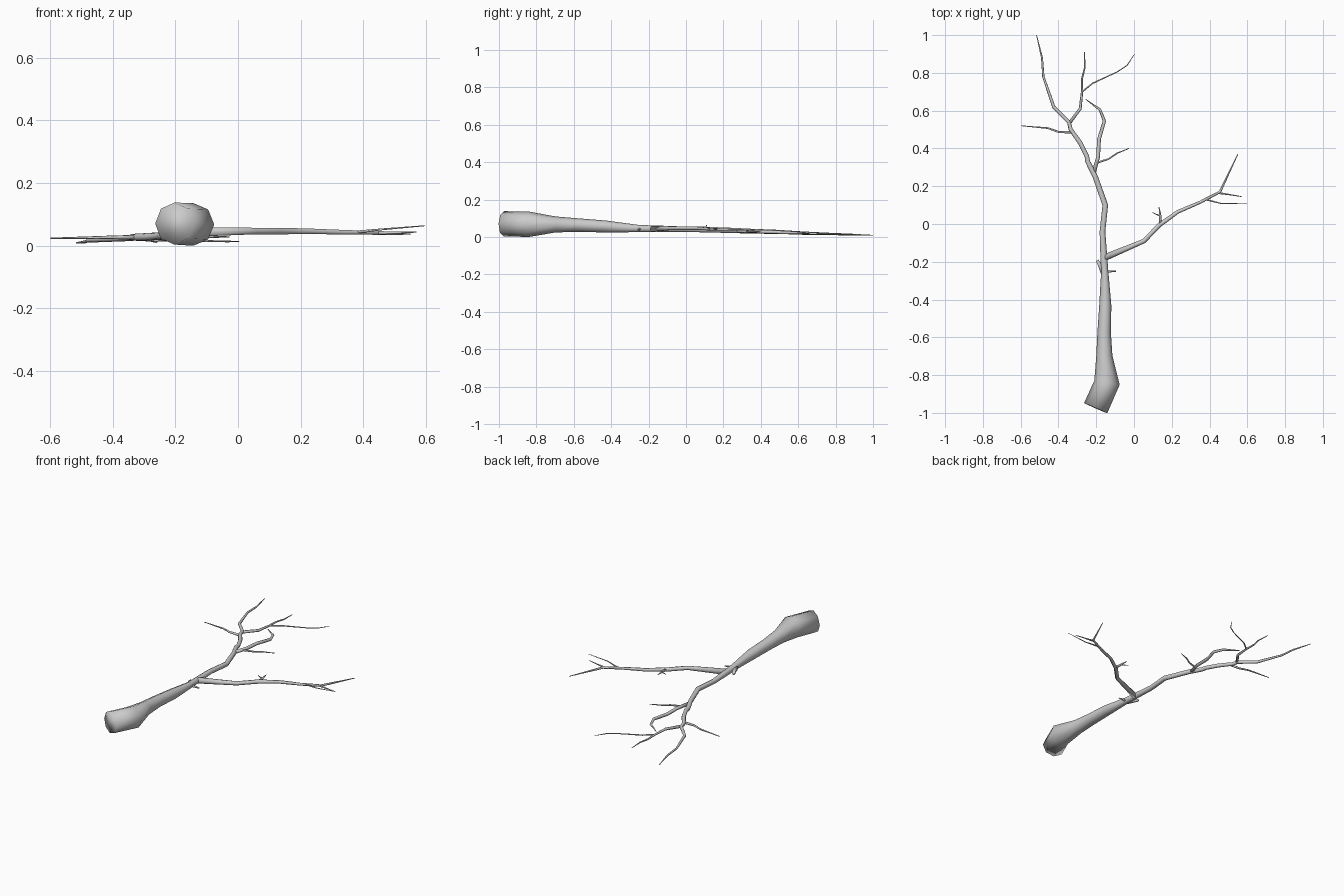
import bpy, bmesh, math
from mathutils import Vector


def limb(name, pts, sides=6):
    """Sweep a smooth tapering tube through (x, y, z, radius) points."""
    bm = bmesh.new()
    P = [Vector(p[:3]) for p in pts]
    rings = []
    for i, p in enumerate(P):
        a = (p - P[i - 1]).normalized() if i > 0 else Vector()
        b = (P[i + 1] - p).normalized() if i < len(P) - 1 else Vector()
        t = (a + b).normalized()
        u = t.cross(Vector((0, 0, 1))).normalized()
        v = u.cross(t)
        ring = []
        for k in range(sides):
            w = 2 * math.pi * k / sides
            ring.append(bm.verts.new(p + pts[i][3] * (math.cos(w) * u + math.sin(w) * v)))
        rings.append(ring)
    for r, s in zip(rings, rings[1:]):
        for k in range(sides):
            n = (k + 1) % sides
            bm.faces.new((r[k], r[n], s[n], s[k]))
    bm.faces.new(rings[0][::-1])
    bm.faces.new(rings[-1])
    bmesh.ops.recalc_face_normals(bm, faces=bm.faces)
    for f in bm.faces:
        f.smooth = True
    me = bpy.data.meshes.new(name)
    bm.to_mesh(me)
    bm.free()
    ob = bpy.data.objects.new(name, me)
    bpy.context.collection.objects.link(ob)


# thick butt end running into the long main stem
limb("main_stem", [
    (-.203, -.975, .071, .067), (-.143, -.84, .068, .068), (-.157, -.7, .067, .043),
    (-.158, -.58, .064, .036), (-.152, -.43, .056, .032), (-.155, -.25, .045, .019),
    (-.16, -.17, .044, .018), (-.167, -.04, .042, .015), (-.152, .1, .04, .015),
    (-.205, .25, .035, .014), (-.245, .33, .032, .013), (-.25, .36, .031, .012),
    (-.285, .43, .029, .012), (-.335, .5, .027, .011), (-.345, .54, .025, .010),
    (-.425, .62, .021, .009), (-.48, .78, .016, .006), (-.487, .88, .013, .005),
    (-.516, 1.0, .009, .002)], 8)

# large side branch on the right with its twigs
limb("right_branch", [
    (-.16, -.18, .044, .018), (.053, -.09, .047, .012), (.135, -.005, .047, .012),
    (.233, .065, .046, .010), (.35, .115, .043, .008), (.455, .17, .041, .007),
    (.55, .37, .037, .002)])
limb("right_twig_end", [(.445, .165, .041, .006), (.5, .157, .042, .004), (.57, .145, .044, .002)], 5)
limb("right_twig_low", [(.38, .13, .044, .005), (.465, .108, .053, .003), (.597, .11, .064, .0015)], 5)
limb("right_twig_mid", [(.14, 0, .047, .009), (.138, .05, .049, .006), (.132, .09, .052, .002)], 5)
limb("right_twig_side", [(.138, .045, .049, .005), (.12, .05, .05, .003), (.095, .062, .052, .0015)], 5)

# left twig near the crown
limb("left_twig", [(-.33, .485, .027, .008), (-.4, .487, .027, .006),
                   (-.455, .507, .026, .005), (-.598, .52, .024, .002)], 5)

# crown fork
limb("crown_fork", [
    (-.345, .53, .025, .009), (-.285, .61, .021, .008), (-.275, .7, .018, .006),
    (-.275, .77, .016, .005), (-.26, .83, .014, .004), (-.262, .91, .011, .002)])
limb("crown_fork_twig", [
    (-.275, .7, .018, .005), (-.22, .745, .017, .004), (-.09, .805, .015, .003),
    (-.037, .84, .014, .003), (.003, .9, .013, .0015)], 5)

# inner curved branch
limb("inner_branch", [
    (-.215, .265, .034, .011), (-.19, .355, .03, .010), (-.185, .45, .027, .010),
    (-.157, .545, .024, .009), (-.18, .605, .021, .007), (-.255, .66, .018, .002)])
limb("inner_twig", [(-.195, .325, .031, .006), (-.135, .345, .03, .005),
                    (-.09, .375, .029, .004), (-.027, .4, .028, .002)], 5)

# short stubs on the main stem
limb("stub_right", [(-.155, -.26, .043, .010), (-.135, -.25, .041, .007), (-.095, -.25, .038, .003)], 5)
limb("stub_left", [(-.165, -.26, .042, .014), (-.182, -.215, .038, .012), (-.196, -.193, .036, .008)], 5)
